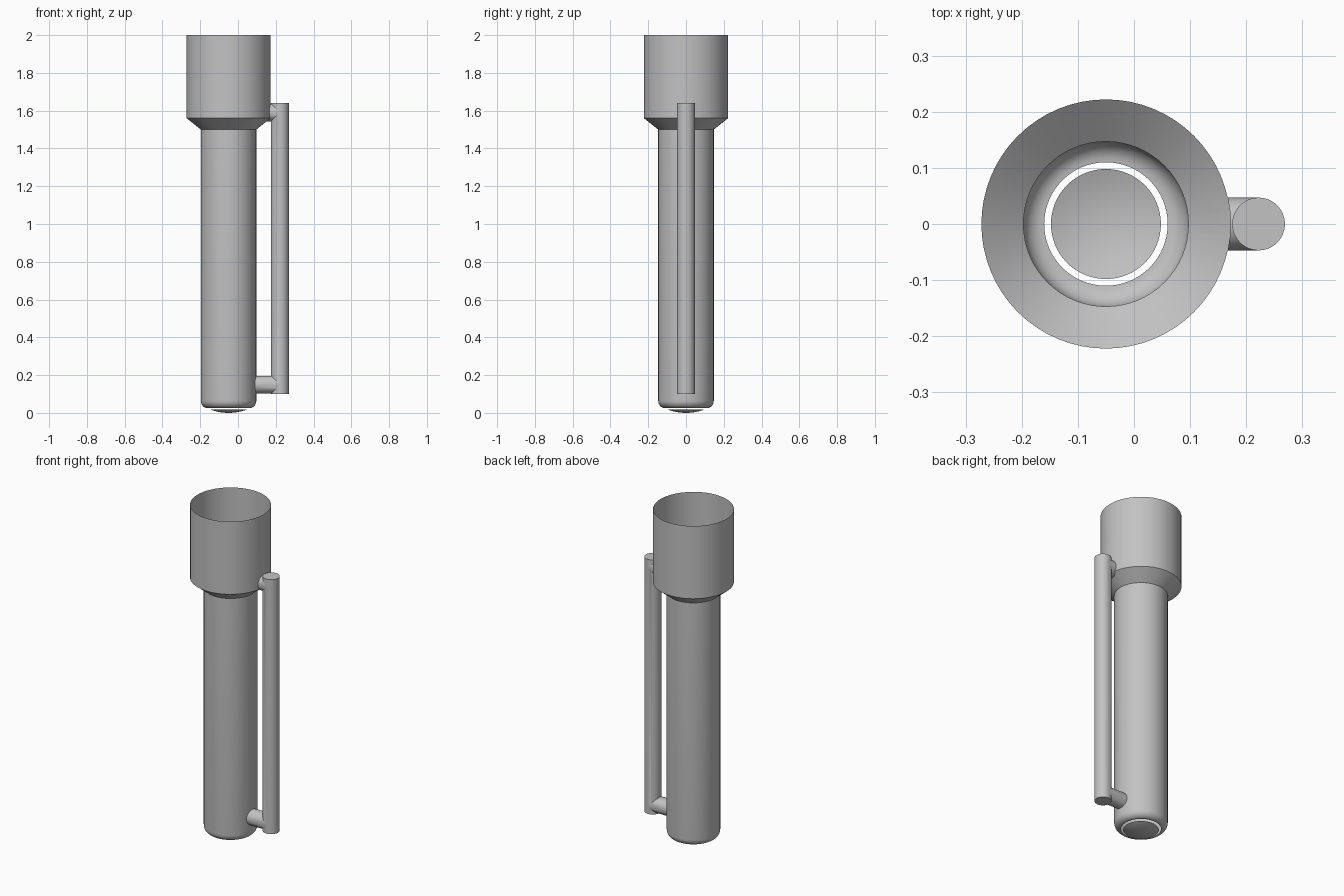
import bpy, bmesh, math
from mathutils import Matrix, Vector

cube = bpy.data.objects.get("Cube")
if cube:
    bpy.data.objects.remove(cube, do_unlink=True)

AXIS_X = -0.05       # centre line of the vessel
HANDLE_X = 0.222     # centre line of the handle
PIPE_R = 0.047
BASE_Z, RIM_Z = 0.025, 2.0

grey = bpy.data.materials.new("plain_grey")
grey.use_nodes = True
grey.diffuse_color = (0.54, 0.54, 0.54, 1)
grey.node_tree.nodes["Principled BSDF"].inputs["Base Color"].default_value = grey.diffuse_color


def make_object(name, bm):
    bmesh.ops.recalc_face_normals(bm, faces=bm.faces)
    mesh = bpy.data.meshes.new(name)
    bm.to_mesh(mesh)
    bm.free()
    mesh.materials.append(grey)
    obj = bpy.data.objects.new(name, mesh)
    bpy.context.collection.objects.link(obj)
    return obj


def lathe(name, profile):
    """Turn a (radius, height) profile around the vessel axis."""
    bm = bmesh.new()
    verts = [bm.verts.new((AXIS_X + r, 0, z)) for r, z in profile]
    edges = [bm.edges.new(pair) for pair in zip(verts, verts[1:])]
    bmesh.ops.spin(bm, geom=verts + edges, cent=(AXIS_X, 0, 0), axis=(0, 0, 1),
                   angle=math.tau, steps=64, use_duplicate=False)
    bmesh.ops.remove_doubles(bm, verts=bm.verts, dist=1e-5)
    return make_object(name, bm)


def pipe(name, start, end):
    start, end = Vector(start), Vector(end)
    span = end - start
    turn = span.to_track_quat("Z", "Y").to_matrix().to_4x4()
    bm = bmesh.new()
    bmesh.ops.create_cone(bm, cap_ends=True, segments=48, radius1=PIPE_R, radius2=PIPE_R,
                          depth=span.length,
                          matrix=Matrix.Translation((start + end) / 2) @ turn)
    return make_object(name, bm)


def smooth(obj):
    bpy.ops.object.select_all(action="DESELECT")
    obj.select_set(True)
    bpy.context.view_layer.objects.active = obj
    bpy.ops.object.shade_smooth_by_angle(angle=math.radians(30))


# Vessel: rounded foot, long tube, funnel and wide cup, closed for joining
foot = []
for i in range(9):
    a = math.pi / 2 * i / 8
    foot.append((0.11 + 0.037 * math.sin(a), BASE_Z + 0.04 * (1 - math.cos(a))))
body = lathe("vessel_and_handle", [(0, BASE_Z)] + foot + [
    (0.147, 1.5), (0.222, 1.56), (0.222, RIM_Z), (0, RIM_Z)])

# Handle bar and its two hollow connectors
parts = [
    pipe("handle_bar", (HANDLE_X, 0, 0.1), (HANDLE_X, 0, 1.64)),
    pipe("lower_connector", (0.05, 0, 0.149), (HANDLE_X, 0, 0.149)),
    pipe("upper_connector", (0.08, 0, 1.59), (HANDLE_X, 0, 1.59)),
]
for part in parts:
    mod = body.modifiers.new(part.name, "BOOLEAN")
    mod.operation = "UNION"
    mod.solver = "EXACT"
    mod.object = part
bpy.context.view_layer.update()
joined = bpy.data.meshes.new_from_object(
    body.evaluated_get(bpy.context.evaluated_depsgraph_get()))
body.modifiers.clear()
body.data = joined
for part in parts:
    bpy.data.objects.remove(part, do_unlink=True)

# Open the cup rim and the foot
bm = bmesh.new()
bm.from_mesh(joined)
lids = [f for f in bm.faces
        if any(all(abs(v.co.z - z) < 1e-4 for v in f.verts) for z in (BASE_Z, RIM_Z))]
bmesh.ops.delete(bm, geom=lids, context="FACES")
bm.to_mesh(joined)
bm.free()
smooth(body)

# Shallow domed plug, separated from the foot by a thin gap
plug = lathe("base_plug", [(0.098 * i / 6, 0.018 * (i / 6) ** 2) for i in range(7)])
smooth(plug)
